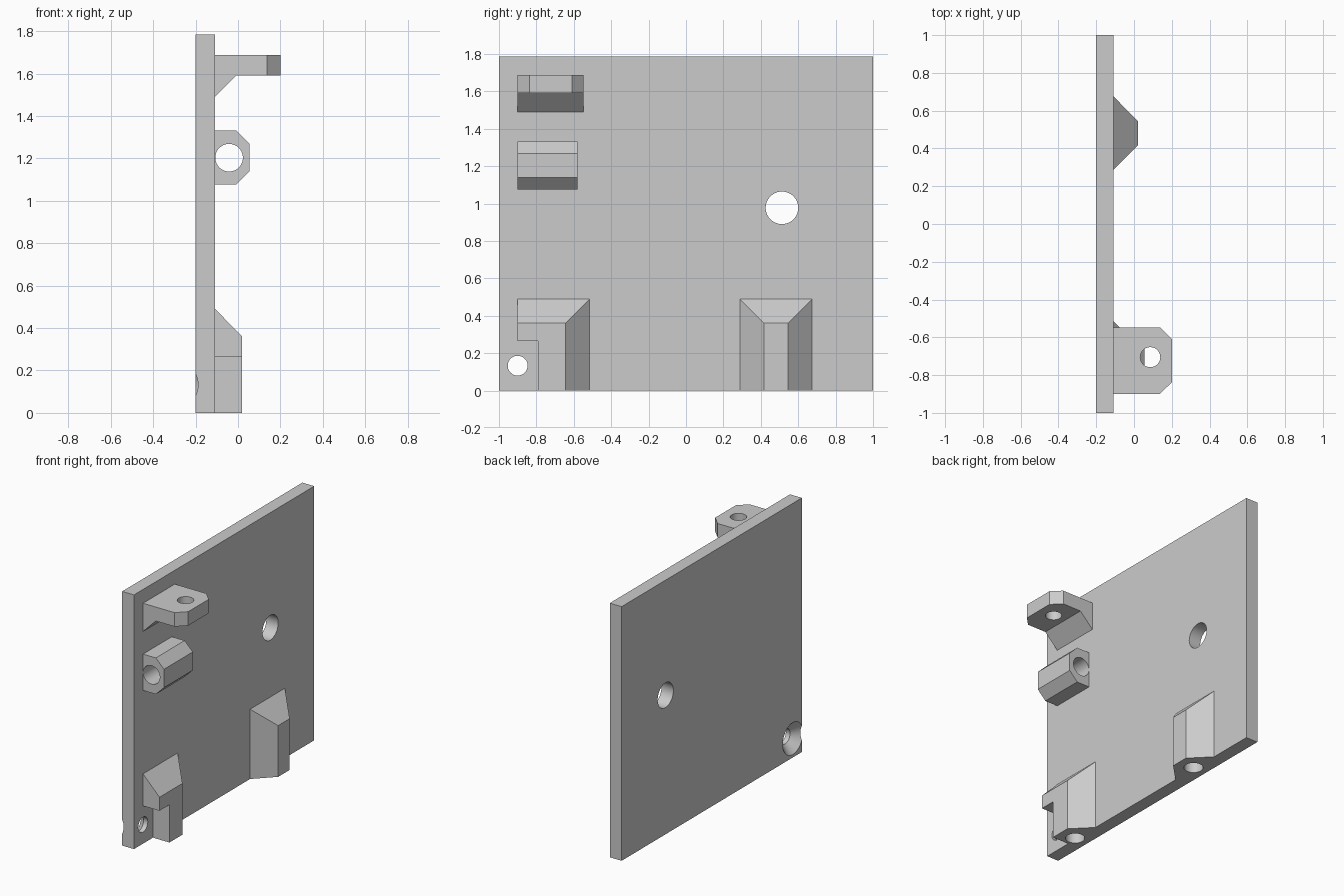
import bpy
import bmesh
from math import radians
from mathutils import Matrix, Vector

cube = bpy.data.objects.get("Cube")
if cube:
    bpy.data.objects.remove(cube, do_unlink=True)

grey = bpy.data.materials.new("plain_grey")
grey.use_nodes = True
grey.diffuse_color = (0.6, 0.6, 0.6, 1)
grey.node_tree.nodes["Principled BSDF"].inputs["Base Color"].default_value = (0.6, 0.6, 0.6, 1)

BACK, FACE = -0.2, -0.108      # plate thickness along x
FRONT = -0.9                   # front end shared by the fittings
AXES = {"x": Vector((1, 0, 0)), "y": Vector((0, 1, 0)), "z": Vector((0, 0, 1))}


def to_object(bm, name):
    bmesh.ops.recalc_face_normals(bm, faces=bm.faces)
    mesh = bpy.data.meshes.new(name)
    bm.to_mesh(mesh)
    bm.free()
    mesh.materials.append(grey)
    obj = bpy.data.objects.new(name, mesh)
    bpy.context.collection.objects.link(obj)
    return obj


def box(name, low, high):
    bm = bmesh.new()
    bmesh.ops.create_cube(bm, size=1)
    low, high = Vector(low), Vector(high)
    for v in bm.verts:
        v.co = (low + high) / 2 + v.co * (high - low)
    return to_object(bm, name)


def prism(name, points, depth):
    """Extrude a planar outline along a vector."""
    bm = bmesh.new()
    face = bm.faces.new([bm.verts.new(p) for p in points])
    grown = bmesh.ops.extrude_face_region(bm, geom=[face], use_keep_orig=True)
    new = [g for g in grown["geom"] if isinstance(g, bmesh.types.BMVert)]
    bmesh.ops.translate(bm, verts=new, vec=depth)
    return to_object(bm, name)


def drill(centre, axis, radius, length, end_radius=None):
    """Round cutter centred on a point; optionally conical."""
    bm = bmesh.new()
    turn = Vector((0, 0, 1)).rotation_difference(AXES[axis]).to_matrix().to_4x4()
    bmesh.ops.create_cone(bm, cap_ends=True, segments=64, radius1=radius,
                          radius2=radius if end_radius is None else end_radius,
                          depth=length, matrix=Matrix.Translation(centre) @ turn)
    return to_object(bm, "cutter")


def combine(obj, others, operation="DIFFERENCE"):
    """Apply booleans and remove the helper objects."""
    bpy.context.view_layer.objects.active = obj
    for other in others:
        other.hide_render = True
        mod = obj.modifiers.new("boolean", "BOOLEAN")
        mod.operation, mod.solver, mod.object = operation, "EXACT", other
        bpy.ops.object.modifier_apply(modifier=mod.name)
        bpy.data.objects.remove(other, do_unlink=True)


def foot(name, base, tip):
    """Block on the plate narrowing outward, with a sloped top."""
    bm = bmesh.new()
    for x, (y0, y1), top in ((FACE, base, 0.49), (0.02, tip, 0.36)):
        for y in (y0, y1):
            for z in (0, top):
                bm.verts.new((x, y, z))
    bmesh.ops.convex_hull(bm, input=bm.verts)
    bmesh.ops.dissolve_limit(bm, angle_limit=0.01, verts=bm.verts, edges=bm.edges)
    return to_object(bm, name)


def foot_bore(y):
    return drill((-0.097, y, 0), "z", 0.062, 0.5)


FOOT_YS = (-0.707, 0.482)

# Plate with a large hole, a countersunk corner hole and the foot bores
plate = box("plate", (BACK, -1, 0), (FACE, 1, 1.785))
combine(plate, [drill((-0.15, 0.513, 0.977), "x", 0.087, 0.4),
                drill((-0.15, FRONT, 0.133), "x", 0.053, 0.4),
                drill((BACK + 0.025, FRONT, 0.133), "x", 0.122, 0.07, 0.052)]
        + [foot_bore(y) for y in FOOT_YS])

# Feet: the front one has a square end and a notch clearing the corner hole
front_foot = foot("front_foot", (FRONT, -0.515), (FRONT, -0.645))
combine(front_foot, [box("cutter", (FACE - 0.1, -1, -0.1), (0.2, -0.79, 0.265)),
                     foot_bore(FOOT_YS[0])])
back_foot = foot("back_foot", (0.288, 0.675), (0.417, 0.545))
combine(back_foot, [foot_bore(FOOT_YS[1])])

# Chamfered sleeve with a bore along y
sleeve = prism("sleeve", [(x, FRONT, z) for x, z in (
    (FACE, 1.076), (-0.008, 1.076), (0.055, 1.139),
    (0.055, 1.268), (-0.008, 1.331), (FACE, 1.331))], (0, 0.32, 0))
combine(sleeve, [drill((-0.042, -0.74, 1.203), "y", 0.065, 1)])

# Top bracket: chamfered tab with a hole, carried by a sloped gusset
bracket = prism("top_bracket", [(x, y, 1.59) for x, y in (
    (FACE, FRONT), (0.137, FRONT), (0.2, -0.838),
    (0.2, -0.61), (0.137, -0.547), (FACE, -0.547))], (0, 0, 0.098))
combine(bracket, [drill((0.086, -0.705, 1.64), "z", 0.053, 0.4)])
gusset = prism("bracket_gusset", [(FACE, FRONT, 1.49), (-0.008, FRONT, 1.59),
                                  (FACE, FRONT, 1.59)], (0, 0.353, 0))

# Smooth bores, sharp edges elsewhere
bpy.ops.object.select_all(action="DESELECT")
for obj in (plate, front_foot, back_foot, sleeve, bracket, gusset):
    obj.select_set(True)
bpy.context.view_layer.objects.active = plate
bpy.ops.object.shade_smooth_by_angle(angle=radians(25))
